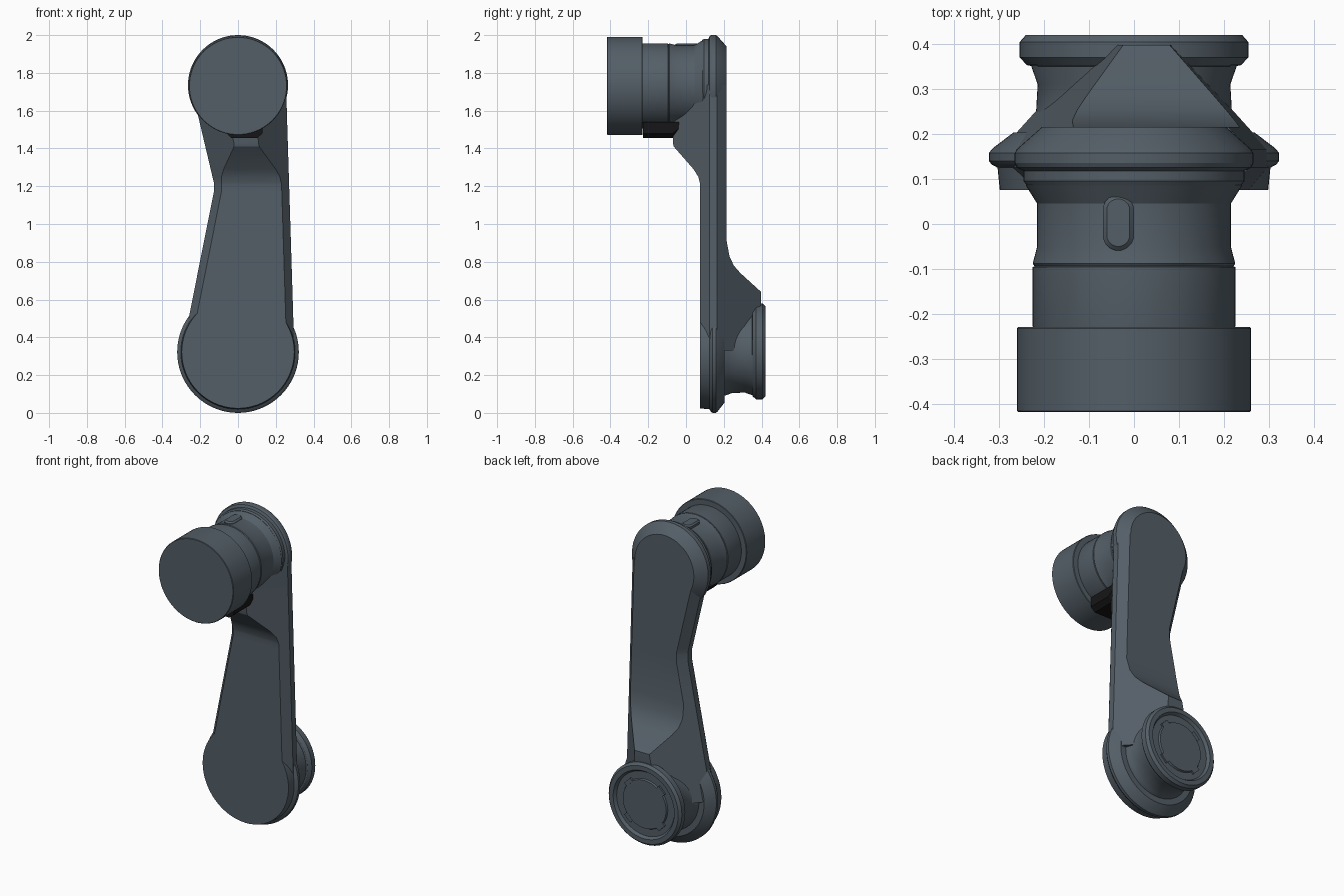
import bpy
import bmesh
from math import sin, cos, pi, radians

cube = bpy.data.objects.get("Cube")
if cube:
    bpy.data.objects.remove(cube)


def material(name, rgb):
    m = bpy.data.materials.new(name)
    m.use_nodes = True
    m.diffuse_color = (*rgb, 1)
    bsdf = next(n for n in m.node_tree.nodes if n.type == 'BSDF_PRINCIPLED')
    bsdf.inputs["Base Color"].default_value = (*rgb, 1)
    bsdf.inputs["Roughness"].default_value = 0.6
    return m


slate = material("slate grey", (0.088, 0.113, 0.135))
black = material("black", (0.008, 0.008, 0.009))


def loft(name, rings, mat=slate):
    """Skin a list of equal-length point rings and cap both ends."""
    bm = bmesh.new()
    loops = [[bm.verts.new(p) for p in ring] for ring in rings]
    n = len(loops[0])
    for a, b in zip(loops, loops[1:]):
        for i in range(n):
            j = (i + 1) % n
            bm.faces.new((a[i], a[j], b[j], b[i]))
    bm.faces.new(loops[0])
    bm.faces.new(loops[-1])
    bmesh.ops.recalc_face_normals(bm, faces=bm.faces)
    mesh = bpy.data.meshes.new(name)
    bm.to_mesh(mesh)
    bm.free()
    mesh.materials.append(mat)
    obj = bpy.data.objects.new(name, mesh)
    bpy.context.collection.objects.link(obj)
    bpy.ops.object.select_all(action='DESELECT')
    obj.select_set(True)
    bpy.context.view_layer.objects.active = obj
    bpy.ops.object.shade_smooth_by_angle(angle=radians(25))
    return obj


def lathe(name, z, profile, n=72):
    """Turn (y, radius) pairs about a front-to-back axis at height z."""
    loft(name, [[(r * cos(2 * pi * i / n), y, z + r * sin(2 * pi * i / n))
                 for i in range(n)] for y, r in profile])


def curve(table, z):
    """Linear interpolation through (z, value) pairs."""
    if z <= table[0][0]:
        return table[0][1]
    for (a, u), (b, v) in zip(table, table[1:]):
        if z <= b:
            return u + (v - u) * (z - a) / (b - a)
    return table[-1][1]


TOP, LOW = 1.735, 0.322

# Arm: edge lines and the front and back ramps, all by height
left_edge = [(0.33, -0.295), (1.17, -0.128), (1.22, -0.128), (1.58, -0.213), (TOP, -0.25)]
right_edge = [(0.33, 0.298), (1.58, 0.259), (TOP, 0.255)]
front_ramp = [(1.21, 0.075), (1.25, 0.065), (1.29, 0.04), (1.41, -0.065), (1.43, -0.07)]
back_ramp = [(0.33, 0.36), (0.56, 0.398), (0.64, 0.398), (0.74, 0.288),
             (0.78, 0.253), (0.83, 0.23), (0.91, 0.215)]
heights = sorted({z for t in (left_edge, right_edge, front_ramp, back_ramp) for z, _ in t})


def arm_section(z):
    xl, xr = curve(left_edge, z), curve(right_edge, z)
    yf, yb = curve(front_ramp, z), curve(back_ramp, z)
    e, d = (0.125 - yf) * 0.8, (yb - 0.165) * 0.9
    return [(xl, 0.125, z), (xl, 0.165, z), (xl + d, yb, z), (xr - d, yb, z),
            (xr, 0.165, z), (xr, 0.125, z), (xr - e, yf, z), (xl + e, yf, z)]


loft("arm", [arm_section(z) for z in heights])

# Rounded arm ends
lathe("upper_arm_end", TOP, [(0.085, 0.238), (0.095, 0.245), (0.118, 0.245), (0.125, 0.26),
                             (0.135, 0.265), (0.158, 0.265), (0.168, 0.258), (0.215, 0.205)])
lathe("lower_arm_end", LOW, [(0.075, 0.298), (0.125, 0.303), (0.132, 0.316), (0.14, 0.322),
                             (0.158, 0.322), (0.168, 0.314), (0.203, 0.268)])

# Upper joint: knob, sleeve and waisted neck
lathe("knob", TOP - 0.004, [(-0.418, 0.257), (-0.415, 0.26), (-0.232, 0.26), (-0.229, 0.257)])
lathe("sleeve", TOP - 0.004, [(-0.24, 0.222), (-0.227, 0.225), (-0.096, 0.225), (-0.093, 0.22)])
lathe("upper_neck", TOP - 0.004, [(-0.095, 0.22), (-0.088, 0.225), (-0.05, 0.215),
                                  (0.045, 0.215), (0.085, 0.24), (0.12, 0.24)])

# Lower joint: neck, flange and recessed cap
lathe("lower_neck", LOW, [(0.18, 0.24), (0.225, 0.224), (0.24, 0.218), (0.31, 0.214),
                          (0.35, 0.228), (0.37, 0.228)])
lathe("flange", LOW + 0.004, [(0.35, 0.225), (0.353, 0.238), (0.37, 0.254), (0.404, 0.254),
                              (0.42, 0.24), (0.42, 0.212), (0.402, 0.2), (0.402, 0.155),
                              (0.412, 0.15)])

# Small catches spaced around the recessed ring
for k in range(4):
    a = pi / 4 + k * pi / 2
    rings = []
    for y in (0.4, 0.413):
        rings.append([(r * cos(a + t), y, LOW + 0.004 + r * sin(a + t))
                      for r, t in ((0.148, -0.2), (0.148, 0.2), (0.172, 0.17), (0.172, -0.17))])
    loft(f"catch_{k + 1}", rings)


# Raised oblong key on top of the neck
def key_ring(z, inset):
    r = 0.035 - inset
    ring = []
    for i in range(16):
        t = 2 * pi * (i + 0.5) / 16
        ring.append((-0.035 + r * cos(t), 0.003 + r * sin(t) + (0.027 if i < 8 else -0.027), z))
    return ring


loft("top_key", [key_ring(1.9, 0), key_ring(1.948, 0), key_ring(1.956, 0.009)])

# Dark latch under the sleeve
latch = []
for y, low in ((-0.228, 1.455), (-0.07, 1.455), (-0.038, 1.48)):
    latch.append([(-0.06, y, 1.54), (-0.06, y, low + 0.025), (-0.035, y, low),
                  (0.1, y, low), (0.13, y, low + 0.025), (0.13, y, 1.54)])
loft("latch", latch, black)
